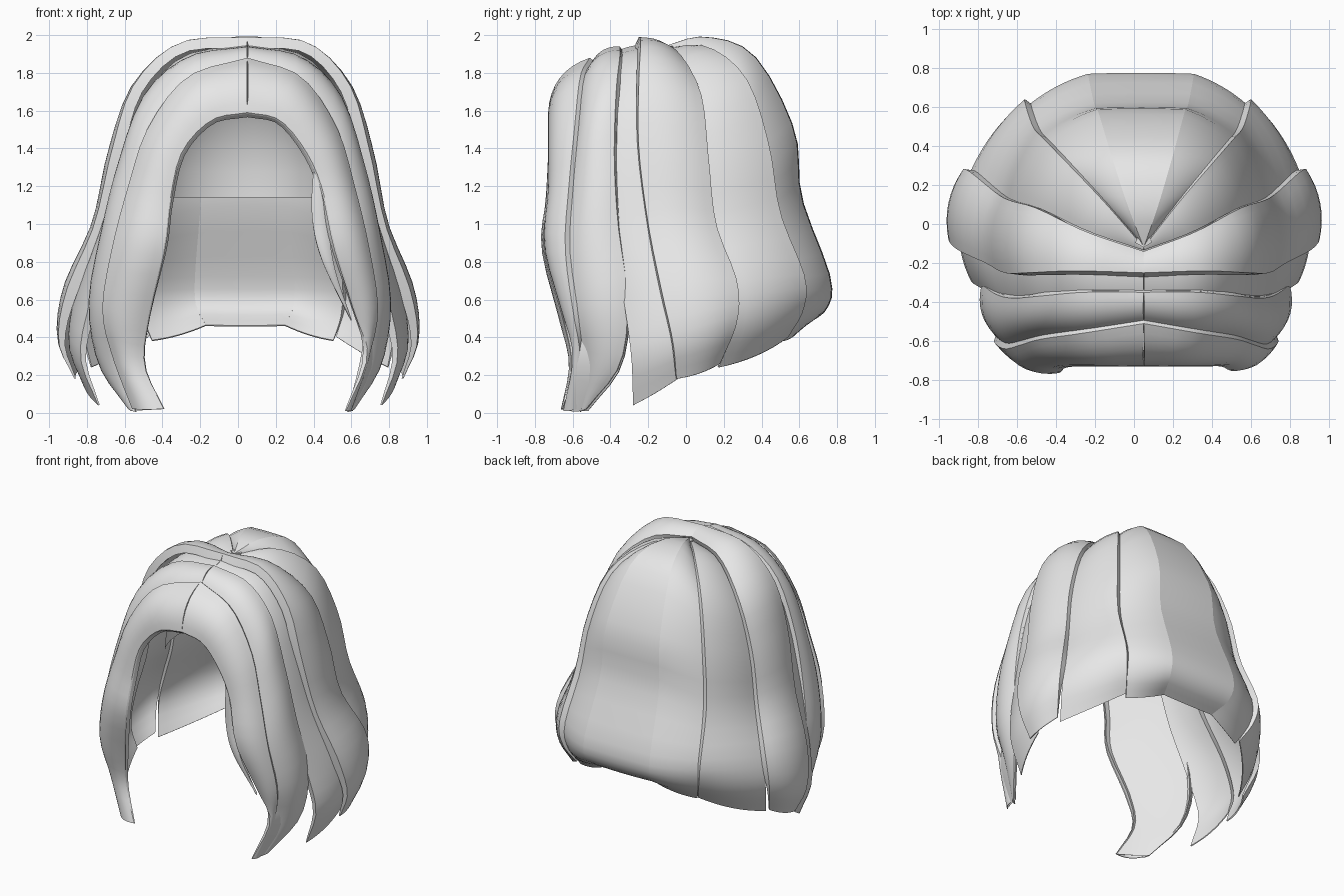
import bpy
import bmesh
import math
from mathutils import Vector

if "Cube" in bpy.data.objects:
    bpy.data.objects.remove(bpy.data.objects["Cube"], do_unlink=True)

# Material shared by all locks
hair = bpy.data.materials.new("light grey hair")
hair.use_nodes = True
hair.diffuse_color = (0.8, 0.8, 0.8, 1)
hair.node_tree.nodes["Principled BSDF"].inputs["Base Color"].default_value = hair.diffuse_color

ROWS, COLUMNS = 24, 8
PARTING = 5
HEAD_CENTRE = Vector((0, 0, 0.8))


def place(edge, side):
    """Turn hundredths into units, mirror to a side and shift the top to the parting."""
    return [Vector((side * x + PARTING * (1 - x / 95), y, z)) / 100 for x, y, z in edge]


def tuck(edge, factor=0.96):
    """Pull an edge inwards so that it lies under its neighbour."""
    return [(x * factor, y * factor, z - (1 - factor) * 50) for x, y, z in edge]


def smooth_path(points):
    """Sample a Catmull-Rom curve evenly through the points."""
    padded = [2 * points[0] - points[1]] + points + [2 * points[-1] - points[-2]]
    path = []
    for row in range(ROWS + 1):
        position = row / ROWS * (len(points) - 1)
        index = min(int(position), len(points) - 2)
        t = position - index
        a, b, c, d = padded[index:index + 4]
        path.append(b + (c - a) * (t / 2) + (2 * a - 5 * b + 4 * c - d) * (t * t / 2)
                    + (3 * b - a - 3 * c + d) * (t ** 3 / 2))
    return path


def make_object(name, bm):
    mesh = bpy.data.meshes.new(name)
    bm.to_mesh(mesh)
    bm.free()
    mesh.materials.append(hair)
    obj = bpy.data.objects.new(name, mesh)
    bpy.context.collection.objects.link(obj)
    bpy.ops.object.select_all(action="DESELECT")
    obj.select_set(True)
    bpy.context.view_layer.objects.active = obj
    bpy.ops.object.shade_smooth_by_angle(angle=math.radians(35))


def lock(name, first, second, bulge=0.12, thickness=0.05):
    """Loft a closed, rounded lock of hair between two edge curves, thin at the tip."""
    left, right = smooth_path(first), smooth_path(second)
    middle = ROWS // 2
    across = right[middle] - left[middle]
    along = left[middle + 1] - left[middle - 1]
    outward = (left[middle] + right[middle]) / 2 - HEAD_CENTRE
    sign = 1 if along.cross(across).dot(outward) > 0 else -1
    bm = bmesh.new()
    rings = []
    for row in range(ROWS + 1):
        before, after = max(row - 1, 0), min(row + 1, ROWS)
        along = left[after] + right[after] - left[before] - right[before]
        across = right[row] - left[row]
        normal = along.cross(across).normalized() * sign
        depth = normal * thickness * min(1, 3 * (1 - row / ROWS) + 0.15)
        outer = []
        for column in range(COLUMNS + 1):
            t = column / COLUMNS
            lift = normal * (4 * t * (1 - t) * bulge * across.length)
            outer.append(left[row] + across * t + lift)
        inner = [point - depth for point in reversed(outer)]
        rings.append([bm.verts.new(point) for point in outer + inner])
    count = len(rings[0])
    for upper, lower in zip(rings, rings[1:]):
        for i in range(count):
            j = (i + 1) % count
            bm.faces.new((upper[i], lower[i], lower[j], upper[j]))
    for ring in (rings[0], rings[-1]):
        for i in range(COLUMNS):
            bm.faces.new((ring[i], ring[i + 1], ring[count - 2 - i], ring[count - 1 - i]))
    bmesh.ops.remove_doubles(bm, verts=bm.verts, dist=0.0005)
    bmesh.ops.recalc_face_normals(bm, faces=bm.faces)
    make_object(name, bm)


# Edge curves from the parting or crown down to the tips, in hundredths
fringe_back = [(0, -35, 194), (29, -35, 189), (51, -37, 170), (64, -38, 135),
               (72, -36, 100), (79, -31, 60), (75, -35, 26), (60, -53, 2)]
fringe_middle = [(0, -51, 188), (30, -56, 178), (50, -59, 151), (60, -62, 120),
                 (68, -64, 88), (73, -60, 55), (68, -56, 30), (58, -58, 2)]
fringe_front_right = [(0, -73, 159), (18, -73, 155), (33, -73, 138), (39, -74, 112),
                      (42, -76, 87), (50, -66, 50), (52, -61, 25), (42, -66, 2)]
fringe_front_left = [(0, -73, 159), (18, -73, 155), (33, -73, 138), (42, -73, 118),
                     (49, -75, 88), (60, -66, 55), (67, -60, 30), (55, -65, 1)]
temple_back = [(0, -20, 195), (32, -20, 189), (52, -19, 167), (63, -18, 138),
               (73, -12, 100), (86, -6, 65), (90, -2, 38), (84, 0, 21)]
temple_front = [(0, -38, 191), (28, -39, 185), (48, -41, 165), (60, -41, 135),
                (69, -39, 100), (79, -33, 60), (84, -29, 30), (75, -28, 4)]
side_front = [(0, -25, 199), (34, -24, 196), (57, -25, 174), (68, -25, 140),
              (77, -20, 100), (91, -13, 65), (95, -7, 38), (87, -5, 18)]
side_back = [(0, -14, 194), (28, -4, 191), (52, 8, 169), (65, 12, 135),
             (72, 16, 100), (85, 27, 70), (88, 27, 48), (82, 18, 26)]
rear_side = [(0, -12, 193), (19, 11, 194), (38, 32, 177), (49, 44, 142),
             (54, 50, 106), (58, 63, 72), (56, 62, 54), (50, 54, 40)]
rear_middle = [(0, -12, 194), (8, 10, 199), (16, 36, 189), (22, 57, 150),
               (24, 61, 114), (27, 76, 72), (26, 74, 55), (21, 61, 46)]

# Mirrored locks, layered from the fringe to the back
for label, side in (("left", 1), ("right", -1)):
    fringe_front = fringe_front_left if side > 0 else fringe_front_right
    layers = [
        ("fringe_inner", fringe_middle, fringe_front, 0.17, 0.04),
        ("fringe_outer", fringe_back, tuck(fringe_middle, 0.97), 0.15, 0.05),
        ("fringe_lining", tuck(fringe_back, 0.98), fringe_front, 0.03, 0.01),
        ("temple", temple_back, temple_front, 0.06, 0.05),
        ("side", side_front, side_back, 0.1, 0.06),
        ("rear_side", tuck(side_back), rear_side, 0.06, 0.05),
        ("rear_inner", tuck(rear_side), rear_middle, 0.05, 0.05),
    ]
    for part, first, second, bulge, thickness in layers:
        lock(f"{label}_{part}_lock", place(first, side), place(second, side), bulge, thickness)

# Broad back lock
lock("back_lock", place(rear_middle, 1), place(rear_middle, -1), 0.01, 0.05)

# Loose strand beside the face
strand_inner = [(37, -71, 132), (36, -71, 105), (42, -71, 80), (58, -64, 49)]
strand_outer = [(43, -71, 126), (45, -71, 100), (49, -70, 76), (58, -63, 50)]
lock("loose_strand", place(strand_inner, 1), place(strand_outer, 1), 0.1, 0.02)

# Inner cap over the scalp, open to the front and below
bm = bmesh.new()
bmesh.ops.create_uvsphere(bm, u_segments=32, v_segments=16, radius=1)
for vert in bm.verts:
    vert.co = Vector((vert.co.x * 0.5, vert.co.y * 0.49, vert.co.z * 0.7 + 1.14))
for point, direction in (((0, 0, 1.14), (0, 0, -1)), ((0, -0.25, 0), (0, -1, 0))):
    bmesh.ops.bisect_plane(bm, geom=bm.verts[:] + bm.edges[:] + bm.faces[:],
                           plane_co=point, plane_no=direction, clear_outer=True)
make_object("scalp_cap", bm)
